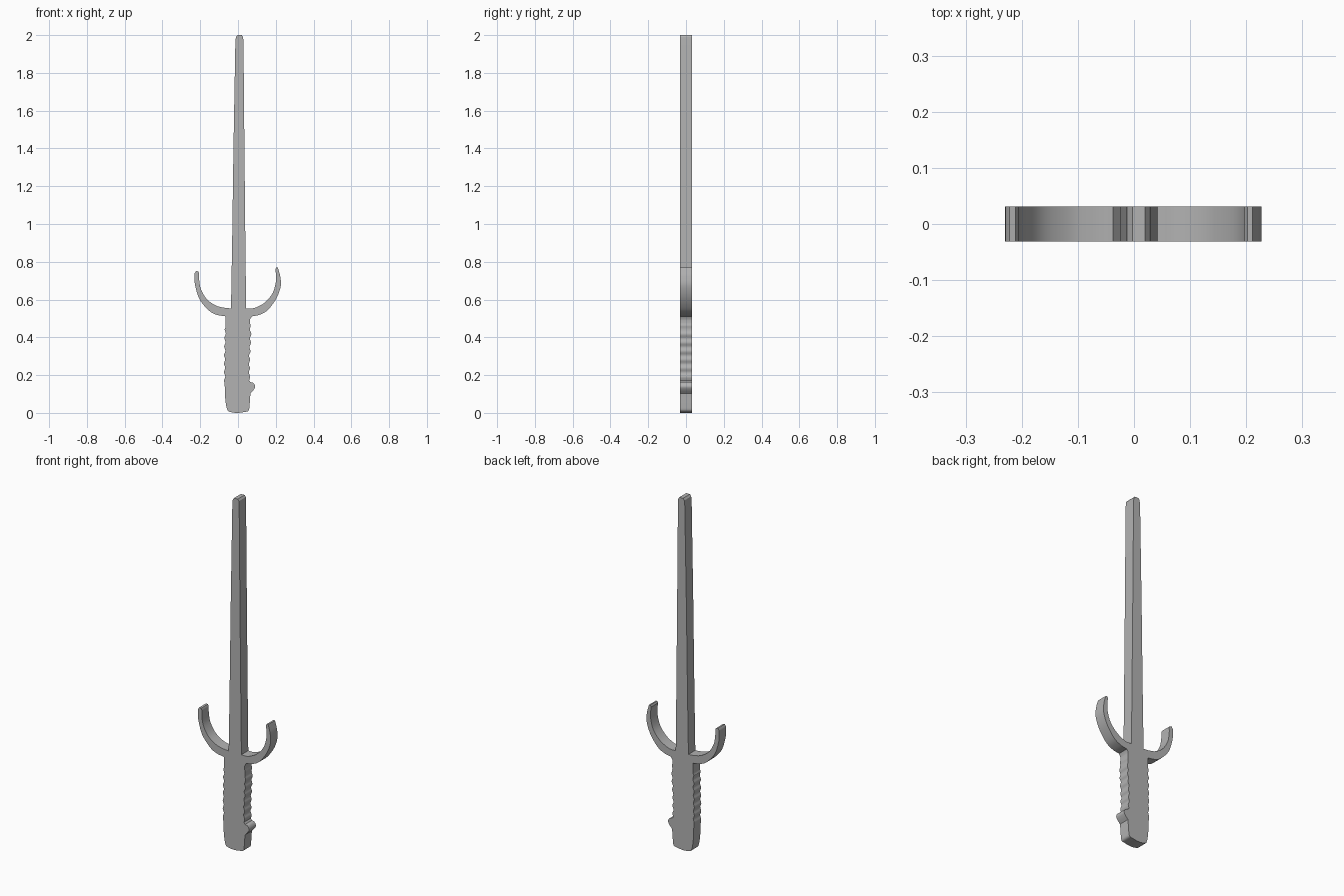
import bpy, bmesh, math
from mathutils import Vector

if "Cube" in bpy.data.objects:
    bpy.data.objects.remove(bpy.data.objects["Cube"])

HALF = 0.031  # half thickness of the flat weapon

steel = bpy.data.materials.new("grey steel")
steel.diffuse_color = (0.45, 0.45, 0.45, 1)
steel.use_nodes = True
steel.node_tree.nodes["Principled BSDF"].inputs["Base Color"].default_value = steel.diffuse_color


def curve(points, steps=6):
    """Smooth line through the given points (Catmull-Rom)."""
    p = [Vector(q) for q in points]
    p = [2 * p[0] - p[1]] + p + [2 * p[-1] - p[-2]]
    out = []
    for i in range(1, len(p) - 2):
        a, b, c, d = p[i - 1:i + 3]
        for s in range(steps):
            t = s / steps
            out.append(0.5 * (2 * b + (c - a) * t + (2 * a - 5 * b + 4 * c - d) * t * t
                              + (3 * b - a - 3 * c + d) * t ** 3))
    return out + [p[-2]]


def slab(name, outline):
    """Extrude an x-z outline through the thickness."""
    bm = bmesh.new()
    front = [bm.verts.new((x, -HALF, z)) for x, z in outline]
    back = [bm.verts.new((x, HALF, z)) for x, z in outline]
    bm.faces.new(front)
    bm.faces.new(back[::-1])
    n = len(outline)
    for i in range(n):
        j = (i + 1) % n
        bm.faces.new((front[i], back[i], back[j], front[j]))
    bmesh.ops.recalc_face_normals(bm, faces=bm.faces[:])
    mesh = bpy.data.meshes.new(name)
    bm.to_mesh(mesh)
    bm.free()
    mesh.materials.append(steel)
    obj = bpy.data.objects.new(name, mesh)
    bpy.context.collection.objects.link(obj)
    bpy.ops.object.select_all(action='DESELECT')
    obj.select_set(True)
    bpy.context.view_layer.objects.active = obj
    bpy.ops.object.shade_smooth_by_angle(angle=math.radians(30))


# Blade: long taper with rounded corners at the blunt tip
slab("blade", [(-0.037, 0.553), (0.043, 0.553), (0.039, 0.9), (0.034, 1.4), (0.029, 1.96),
               (0.027, 1.99), (0.020, 2.0), (-0.003, 2.0), (-0.011, 1.99), (-0.014, 1.96),
               (-0.024, 1.4), (-0.031, 0.9)])

# Crossguard: two upswept prongs and the bar between them
left_outer = curve([(-0.066, 0.511), (-0.115, 0.52), (-0.155, 0.543), (-0.203, 0.6),
                    (-0.226, 0.67), (-0.23, 0.71), (-0.229, 0.74)])
left_inner = curve([(-0.206, 0.74), (-0.205, 0.70), (-0.195, 0.652), (-0.165, 0.602),
                    (-0.118, 0.569), (-0.075, 0.557), (-0.037, 0.553)])
right_inner = curve([(0.043, 0.553), (0.085, 0.555), (0.14, 0.583), (0.182, 0.632),
                     (0.2, 0.69), (0.201, 0.73), (0.197, 0.76)])
right_outer = curve([(0.214, 0.76), (0.224, 0.72), (0.226, 0.67), (0.203, 0.606),
                     (0.158, 0.545), (0.115, 0.52), (0.073, 0.511)])
slab("crossguard", left_outer + [(-0.222, 0.751), (-0.211, 0.749)] + left_inner
     + right_inner + [(0.202, 0.77), (0.211, 0.769)] + right_outer)

# Handle: wrapped grip with rippled edges, a nub on one side and a rounded butt
def ripple(z):
    return 0.0035 * math.sin(z * 2 * math.pi / 0.045) if 0.15 < z < 0.47 else 0

heights = [0.495 - i * 0.0075 for i in range(44)]
right = [(0.064 + 0.004 * math.sin((z - 0.35) * 14) * (z < 0.45) + ripple(z), z) for z in heights]
left = [(-0.067 - 0.004 * math.sin((0.45 - z) * 8) - ripple(z + 0.02), z) for z in heights]
nub = curve([(0.066, 0.163), (0.082, 0.158), (0.091, 0.14), (0.083, 0.122), (0.066, 0.103)], 4)
butt = curve([(0.064, 0.08), (0.061, 0.04), (0.056, 0.012), (0.035, 0.005), (-0.005, 0.0),
              (-0.045, 0.006), (-0.058, 0.02), (-0.067, 0.07), (-0.069, 0.13)], 4)
slab("handle", [(-0.066, 0.511), (0.073, 0.511)] + right + nub + butt + left[::-1])
